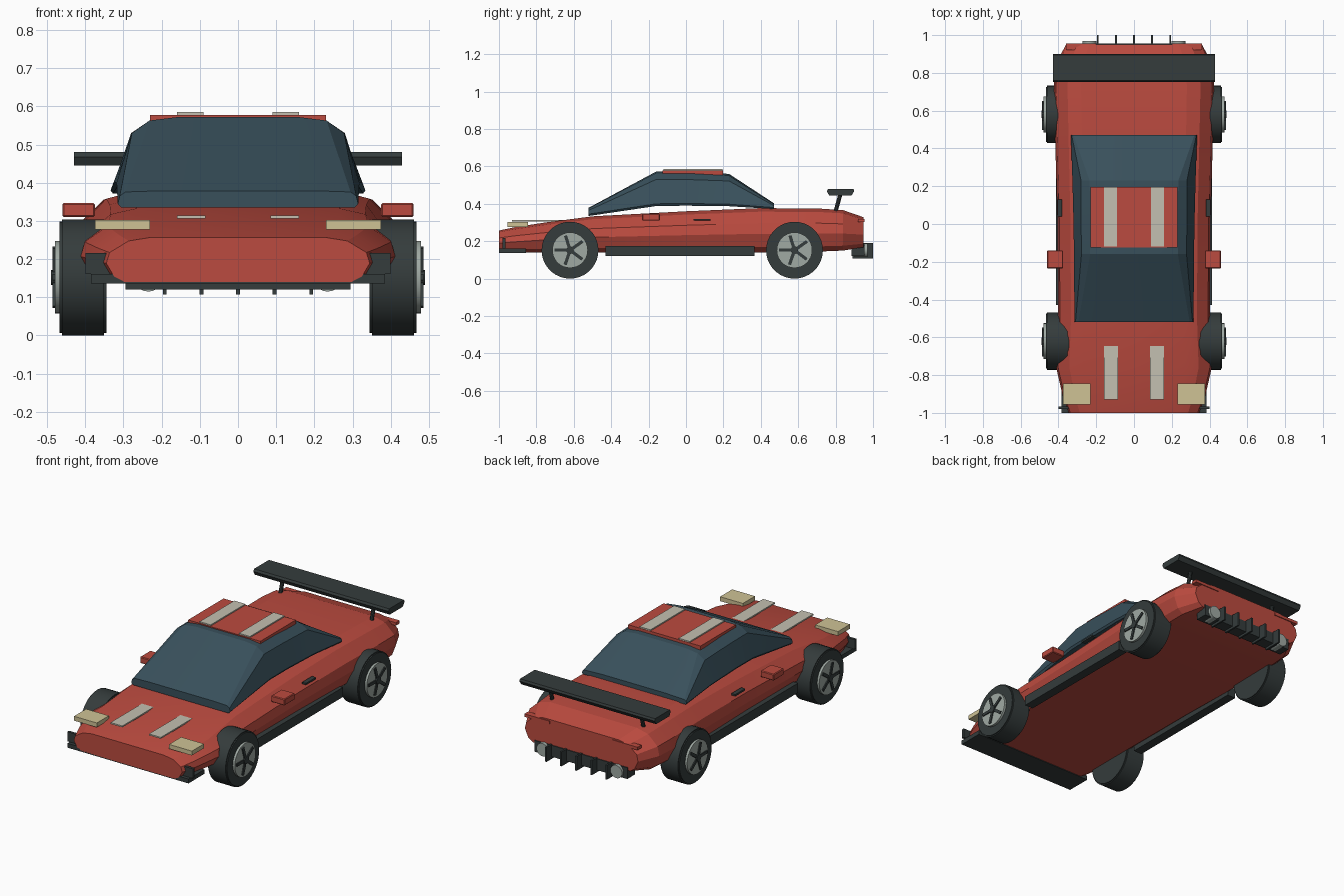
import bpy, bmesh, math
from mathutils import Matrix, Vector

if "Cube" in bpy.data.objects:
    bpy.data.objects.remove(bpy.data.objects["Cube"])


def mat(name, r, g, b):
    m = bpy.data.materials.new(name)
    m.diffuse_color = (r, g, b, 1)
    m.use_nodes = True
    m.node_tree.nodes["Principled BSDF"].inputs["Base Color"].default_value = m.diffuse_color
    return m


RED = mat("red_paint", 0.5, 0.07, 0.05)
GLASS = mat("tinted_glass", 0.04, 0.08, 0.105)
DARK = mat("dark_trim", 0.035, 0.045, 0.045)
CREAM = mat("lamp_cream", 0.62, 0.54, 0.3)
STRIPE = mat("stripe_cream", 0.55, 0.53, 0.44)
METAL = mat("rim_metal", 0.35, 0.4, 0.37)


def finish(name, bm, material):
    bmesh.ops.recalc_face_normals(bm, faces=bm.faces)
    me = bpy.data.meshes.new(name)
    bm.to_mesh(me)
    bm.free()
    me.materials.append(material)
    ob = bpy.data.objects.new(name, me)
    bpy.context.collection.objects.link(ob)
    return ob


def smooth(ob, angle=30):
    bpy.ops.object.select_all(action='DESELECT')
    ob.select_set(True)
    bpy.context.view_layer.objects.active = ob
    bpy.ops.object.shade_smooth_by_angle(angle=math.radians(angle))


def box(name, material, x, y, z, bevel=0.0):
    """Box from (min, max) ranges."""
    bm = bmesh.new()
    bmesh.ops.create_cube(bm, size=1)
    for v in bm.verts:
        v.co = [sum(r) / 2 + c * (r[1] - r[0]) for c, r in zip(v.co, (x, y, z))]
    if bevel:
        bmesh.ops.bevel(bm, geom=bm.edges[:], offset=bevel, segments=1, affect='EDGES')
    return finish(name, bm, material)


def pair(name, material, x, y, z, bevel=0.0):
    box(name + "_right", material, x, y, z, bevel)
    box(name + "_left", material, (-x[1], -x[0]), y, z, bevel)


def cylinder(name, material, p, q, r, n=32, bevel=0.0):
    p, q = Vector(p), Vector(q)
    bm = bmesh.new()
    bmesh.ops.create_cone(bm, cap_ends=True, segments=n, radius1=r, radius2=r, depth=(q - p).length)
    if bevel:
        rim = [e for e in bm.edges if abs(e.verts[0].co.z - e.verts[1].co.z) < 1e-5]
        bmesh.ops.bevel(bm, geom=rim, offset=bevel, segments=2, affect='EDGES')
    turn = (q - p).to_track_quat('Z', 'Y').to_matrix().to_4x4()
    bm.transform(Matrix.Translation((p + q) / 2) @ turn)
    ob = finish(name, bm, material)
    smooth(ob)
    return ob


def loft(name, material, sections):
    """Skin over mirrored half sections, each (y, [(x, z), ...]) from bottom to top."""
    bm = bmesh.new()
    rings = []
    for y, half in sections:
        pts = half + [(-x, z) for x, z in reversed(half)]
        rings.append([bm.verts.new((x, y, z)) for x, z in pts])
    n = len(rings[0])
    for a, b in zip(rings, rings[1:]):
        for i in range(n):
            j = (i + 1) % n
            bm.faces.new((a[i], a[j], b[j], b[i]))
    bm.faces.new(rings[0])
    bm.faces.new(rings[-1])
    ob = finish(name, bm, material)
    smooth(ob, 12)
    return ob


# Body: (y, half width, bottom, top) stations with one faceted section shape
SHAPE = [(0.86, 0), (0.94, 0.12), (1.0, 0.42), (0.975, 0.66), (0.83, 0.92), (0.66, 1.0)]
STATIONS = [(-1.0, 0.345, 0.14, 0.257), (-0.92, 0.375, 0.14, 0.274), (-0.76, 0.412, 0.14, 0.299),
            (-0.5, 0.402, 0.14, 0.333), (0.0, 0.405, 0.14, 0.36), (0.4, 0.416, 0.14, 0.377),
            (0.72, 0.424, 0.145, 0.374), (0.84, 0.418, 0.15, 0.366), (0.95, 0.36, 0.168, 0.328)]
loft("body", RED, [(y, [(w * u, b + (t - b) * v) for u, v in SHAPE]) for y, w, b, t in STATIONS])

# Cabin glass
loft("cabin", GLASS, [
    (-0.52, [(0.305, 0.335), (0.315, 0.345), (0.31, 0.365), (0.295, 0.376), (0.2, 0.379)]),
    (-0.16, [(0.31, 0.388), (0.318, 0.4), (0.278, 0.53), (0.232, 0.563), (0.16, 0.572)]),
    (0.0, [(0.312, 0.39), (0.32, 0.402), (0.28, 0.53), (0.232, 0.563), (0.16, 0.572)]),
    (0.23, [(0.318, 0.387), (0.326, 0.398), (0.28, 0.522), (0.235, 0.55), (0.16, 0.56)]),
    (0.47, [(0.328, 0.372), (0.334, 0.38), (0.33, 0.39), (0.32, 0.398), (0.2, 0.403)])])

# Roof panel and stripes
box("roof_panel", RED, (-0.23, 0.23), (-0.125, 0.197), (0.555, 0.578))
pair("roof_stripe", STRIPE, (0.09, 0.16), (-0.12, 0.195), (0.574, 0.585))
pair("hood_stripe", STRIPE, (0.085, 0.16), (-0.93, -0.585), (0.306, 0.314))

# Lamps, mirrors and door handles
pair("headlight", CREAM, (0.23, 0.375), (-0.955, -0.845), (0.277, 0.302))
pair("tail_light", RED, (0.2, 0.36), (0.92, 0.955), (0.303, 0.32))
pair("mirror", RED, (0.375, 0.46), (-0.235, -0.14), (0.31, 0.347), 0.004)
pair("door_handle", DARK, (0.38, 0.405), (0.04, 0.13), (0.31, 0.32))

# Lower trim
box("front_splitter", DARK, (-0.385, 0.385), (-1.0, -0.855), (0.136, 0.161))
pair("splitter_endplate", DARK, (0.325, 0.4), (-0.98, -0.965), (0.161, 0.216))
pair("side_skirt", DARK, (0.36, 0.413), (-0.43, 0.365), (0.12, 0.175))

# Rear wing with struts
wing = bmesh.new()
profile = [(0.765, 0.445), (0.885, 0.445), (0.9, 0.468), (0.895, 0.48), (0.76, 0.48), (0.753, 0.468)]
face = wing.faces.new([wing.verts.new((-0.43, y, z)) for y, z in profile])
ext = bmesh.ops.extrude_face_region(wing, geom=[face])
for v in ext["geom"]:
    if isinstance(v, bmesh.types.BMVert):
        v.co.x = 0.43
finish("rear_wing", wing, DARK)
for side in (-1, 1):
    cylinder("wing_strut", DARK, (side * 0.29, 0.8, 0.36), (side * 0.29, 0.825, 0.45), 0.011, 10)

# Diffuser, fins and exhausts
box("diffuser", DARK, (-0.295, 0.295), (0.885, 0.955), (0.12, 0.185))
for i in range(-2, 3):
    x = i * 0.096
    box("diffuser_fin", DARK, (x - 0.005, x + 0.005), (0.89, 1.0), (0.107, 0.19))
for side in (-1, 1):
    cylinder("exhaust", METAL, (side * 0.235, 0.9, 0.152), (side * 0.235, 0.97, 0.152), 0.037, 20)

# Wheels: tyre, rim disc, outer ring, five spokes and hub
R = 0.152
for side in (-1, 1):
    for end, y in (("front", -0.62), ("rear", 0.58)):
        def at(x):
            return (side * x, y, R)
        cylinder(end + "_tyre", DARK, at(0.345), at(0.467), R, 36, 0.006)
        cylinder(end + "_rim", METAL, at(0.44), at(0.48), 0.095, 32)
        cylinder(end + "_hub", DARK, at(0.47), at(0.49), 0.02, 16)
        spokes = bmesh.new()
        for k in range(5):
            new = bmesh.ops.create_cube(spokes, size=1)["verts"]
            m = (Matrix.Translation(at(0.479)) @ Matrix.Rotation(k * math.tau / 5 + 0.3, 4, 'X')
                 @ Matrix.Translation((0, 0, 0.042)) @ Matrix.Diagonal((0.014, 0.017, 0.08, 1)))
            bmesh.ops.transform(spokes, matrix=m, verts=new)
        finish(end + "_spokes", spokes, DARK)
